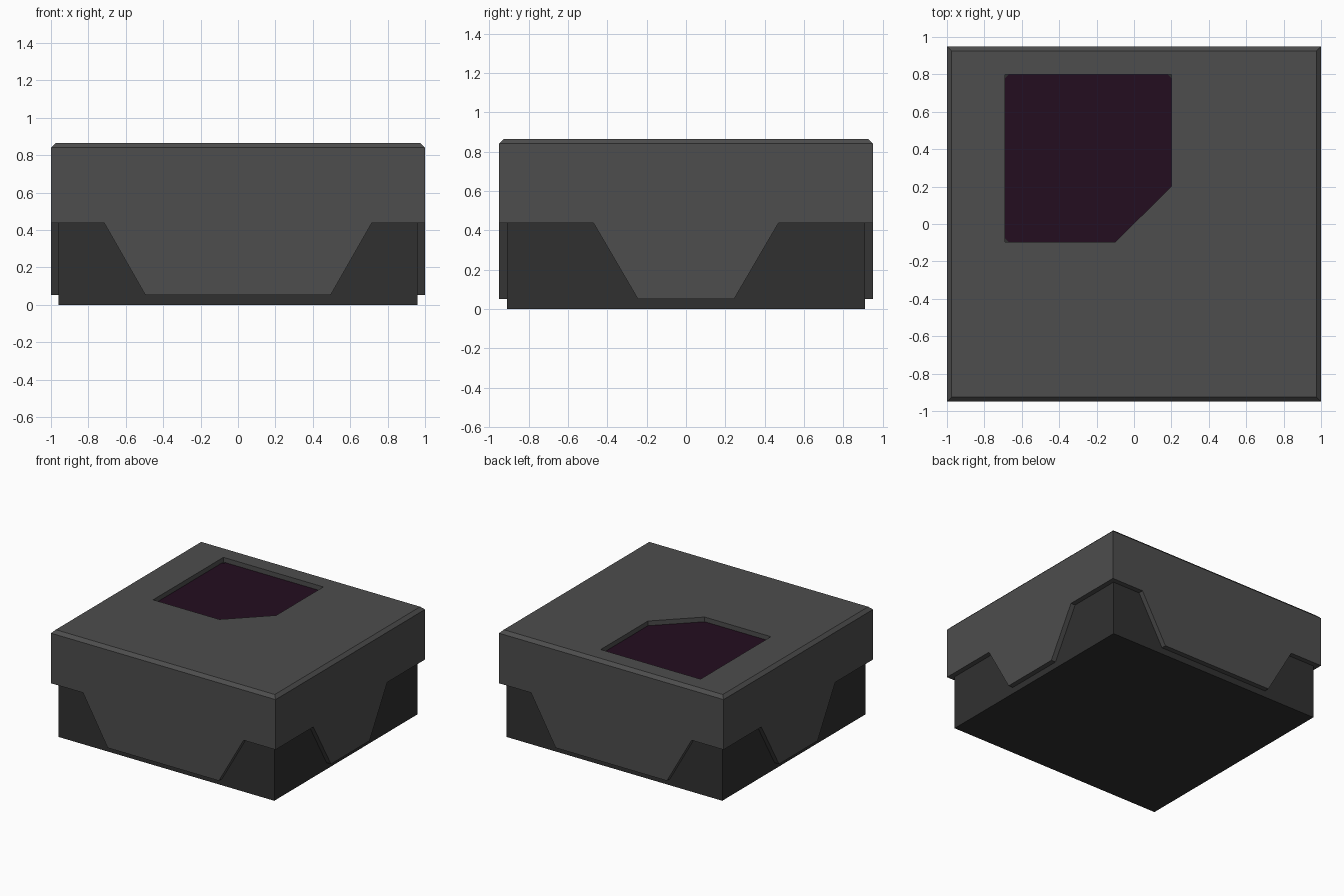
import bpy
import bmesh

if "Cube" in bpy.data.objects:
    bpy.data.objects.remove(bpy.data.objects["Cube"])

HX, HY, TOP = 1.0, 0.95, 0.865     # half sizes and height of the shell
WALL, CHAMFER = 0.04, 0.025
NOTCH_Z, SKIRT_Z = 0.437, 0.052    # lower edge at corners and mid-sides


def material(name, rgb):
    m = bpy.data.materials.new(name)
    m.use_nodes = True
    m.diffuse_color = (*rgb, 1)
    b = m.node_tree.nodes["Principled BSDF"]
    b.inputs["Base Color"].default_value = (*rgb, 1)
    b.inputs["Roughness"].default_value = 0.8
    return m


def finish(bm, name, mat):
    bmesh.ops.remove_doubles(bm, verts=bm.verts, dist=1e-5)
    bmesh.ops.recalc_face_normals(bm, faces=bm.faces)
    me = bpy.data.meshes.new(name)
    bm.to_mesh(me)
    bm.free()
    me.materials.append(mat)
    ob = bpy.data.objects.new(name, me)
    bpy.context.collection.objects.link(ob)
    return ob


def prism(name, outline, z0, z1, mat):
    bm = bmesh.new()
    face = bm.faces.new([bm.verts.new((x, y, z0)) for x, y in outline])
    ext = bmesh.ops.extrude_face_region(bm, geom=[face])["geom"]
    for v in ext:
        if isinstance(v, bmesh.types.BMVert):
            v.co.z = z1
    return finish(bm, name, mat)


def rect(x, y):
    return [(-x, -y), (x, -y), (x, y), (-x, y)]


shell_grey = material("shell grey", (0.075, 0.075, 0.075))
base_grey = material("base dark grey", (0.03, 0.03, 0.03))
window_purple = material("window purple", (0.017, 0.004, 0.014))

# Shell: four skirt walls with notched corners, chamfered rim, lid with opening
bm = bmesh.new()


def wall(half, upper, lower, place):
    side = [(half, TOP - CHAMFER), (half, NOTCH_Z), (upper, NOTCH_Z), (lower, SKIRT_Z)]
    profile = side + [(-u, z) for u, z in reversed(side)]
    bm.faces.new([bm.verts.new(place(u, z)) for u, z in profile])


for s in (-1, 1):
    wall(HX, 0.715, 0.495, lambda u, z: (u, s * HY, z))
    wall(HY, 0.47, 0.245, lambda u, z: (s * HX, u, z))

outer = [bm.verts.new((x, y, TOP - CHAMFER)) for x, y in rect(HX, HY)]
inner = [bm.verts.new((x, y, TOP)) for x, y in rect(HX - CHAMFER, HY - CHAMFER)]
for i in range(4):
    j = (i + 1) % 4
    bm.faces.new((outer[i], outer[j], inner[j], inner[i]))

opening = [(-0.69, -0.095), (-0.1, -0.095), (0.2, 0.2), (0.2, 0.8), (-0.69, 0.8)]
hole = [bm.verts.new((x, y, TOP)) for x, y in opening]
edges = [bm.edges.get((inner[i], inner[(i + 1) % 4])) for i in range(4)]
edges += [bm.edges.new((hole[i], hole[(i + 1) % 5])) for i in range(5)]
bmesh.ops.triangle_fill(bm, edges=edges, use_beauty=True)
shell = finish(bm, "outer_shell", shell_grey)
solid = shell.modifiers.new("thickness", "SOLIDIFY")
solid.thickness = WALL
solid.offset = -1
solid.use_even_offset = True

# Inner base block
prism("base_block", rect(HX - WALL, HY - WALL), 0, TOP - WALL - 0.004, base_grey)

# Sunken window with clipped corners
c = 0.02
window = [(-0.69, -0.095 + c), (-0.69 + c, -0.095), (-0.1, -0.095), (0.2, 0.2),
          (0.2, 0.8 - c), (0.2 - c, 0.8), (-0.69 + c, 0.8), (-0.69, 0.8 - c)]
prism("window_plate", window, TOP - WALL - 0.006, TOP - WALL + 0.002, window_purple)
